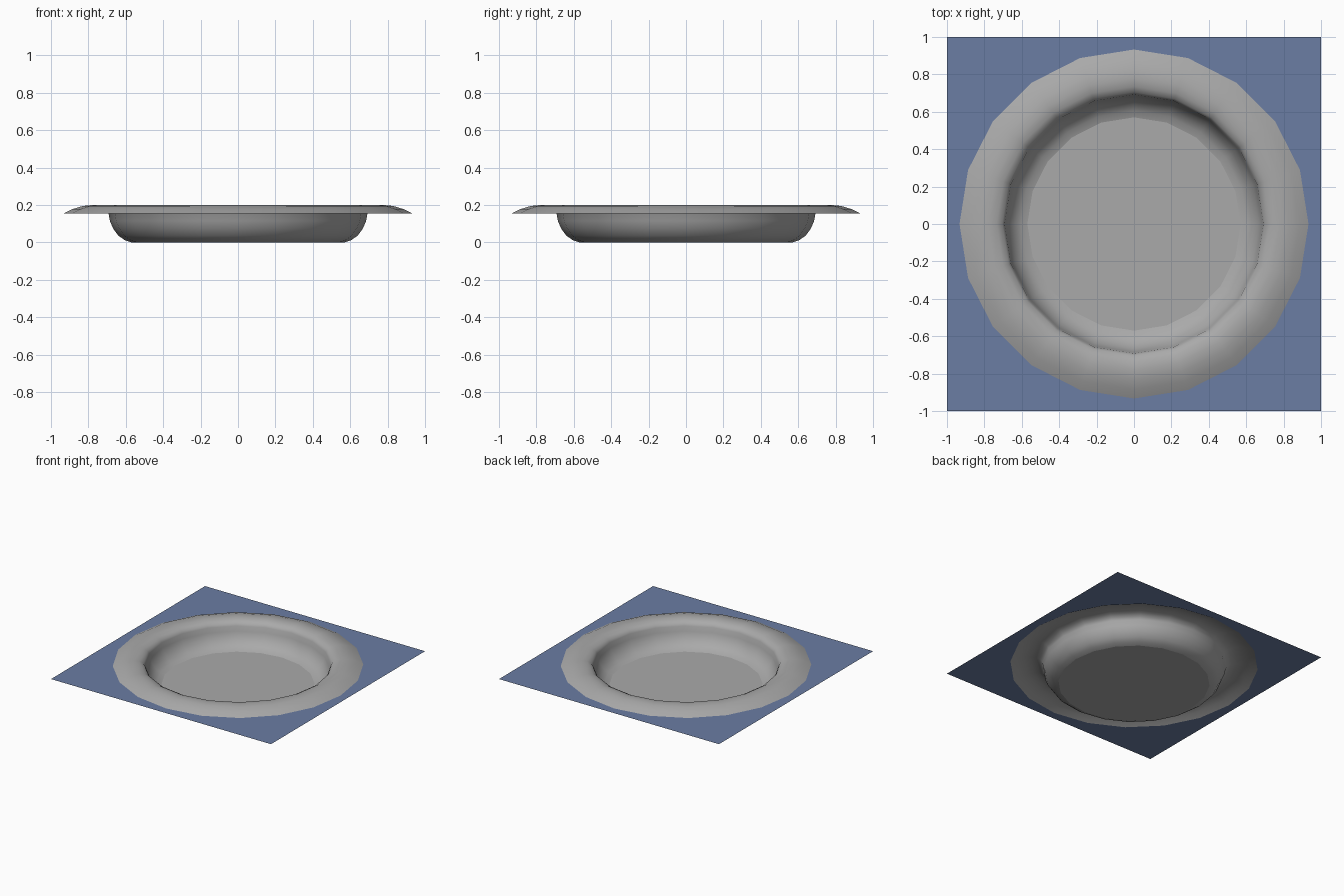
import bpy, bmesh, math

if "Cube" in bpy.data.objects:
    bpy.data.objects.remove(bpy.data.objects["Cube"])

SIDES = 20
RIM_R, RIM_Z = 0.933, 0.155


def material(name, rgb):
    m = bpy.data.materials.new(name)
    m.diffuse_color = (*rgb, 1)
    m.use_nodes = True
    m.node_tree.nodes["Principled BSDF"].inputs["Base Color"].default_value = m.diffuse_color
    return m


def finish(bm, name, mat):
    me = bpy.data.meshes.new(name)
    bm.to_mesh(me)
    bm.free()
    me.materials.append(mat)
    ob = bpy.data.objects.new(name, me)
    bpy.context.collection.objects.link(ob)
    return ob


def direction(i):
    a = 2 * math.pi * i / SIDES
    return math.cos(a), math.sin(a)


def ring(bm, r, z):
    return [bm.verts.new((r * c, r * s, z))
            for c, s in map(direction, range(SIDES))]


grey = material("dish grey", (0.40, 0.40, 0.40))
blue = material("slate blue", (0.145, 0.205, 0.366))

# Dish: flat floor, curved wall and rolled rim, revolved from a profile
profile = [(0.57, 0), (0.605, 0.012), (0.64, 0.036), (0.668, 0.075),
           (0.685, 0.115), (0.692, 0.155), (0.704, 0.176), (0.735, 0.193),
           (0.78, 0.2), (0.83, 0.195), (0.885, 0.178), (RIM_R, RIM_Z)]
bm = bmesh.new()
rings = [ring(bm, r, z) for r, z in profile]
bm.faces.new(rings[0])
for lo, hi in zip(rings, rings[1:]):
    for i in range(SIDES):
        j = (i + 1) % SIDES
        bm.faces.new((lo[i], hi[i], hi[j], lo[j])).smooth = True
finish(bm, "dish", grey)

# Thin square surround with a round opening that meets the rim
bm = bmesh.new()
inner = ring(bm, RIM_R, RIM_Z)
outer = []
for i in range(SIDES):
    c, s = direction(i)
    k = max(abs(c), abs(s))
    outer.append(bm.verts.new((c / k, s / k, RIM_Z)))
for i in range(SIDES):
    j = (i + 1) % SIDES
    loop = [inner[i], outer[i]]
    if i % 5 == 2:  # this sector contains a corner of the square
        c, s = direction(i + 0.5)
        loop.append(bm.verts.new((math.copysign(1, c), math.copysign(1, s), RIM_Z)))
    bm.faces.new(loop + [outer[j], inner[j]])
finish(bm, "square_surround", blue)
